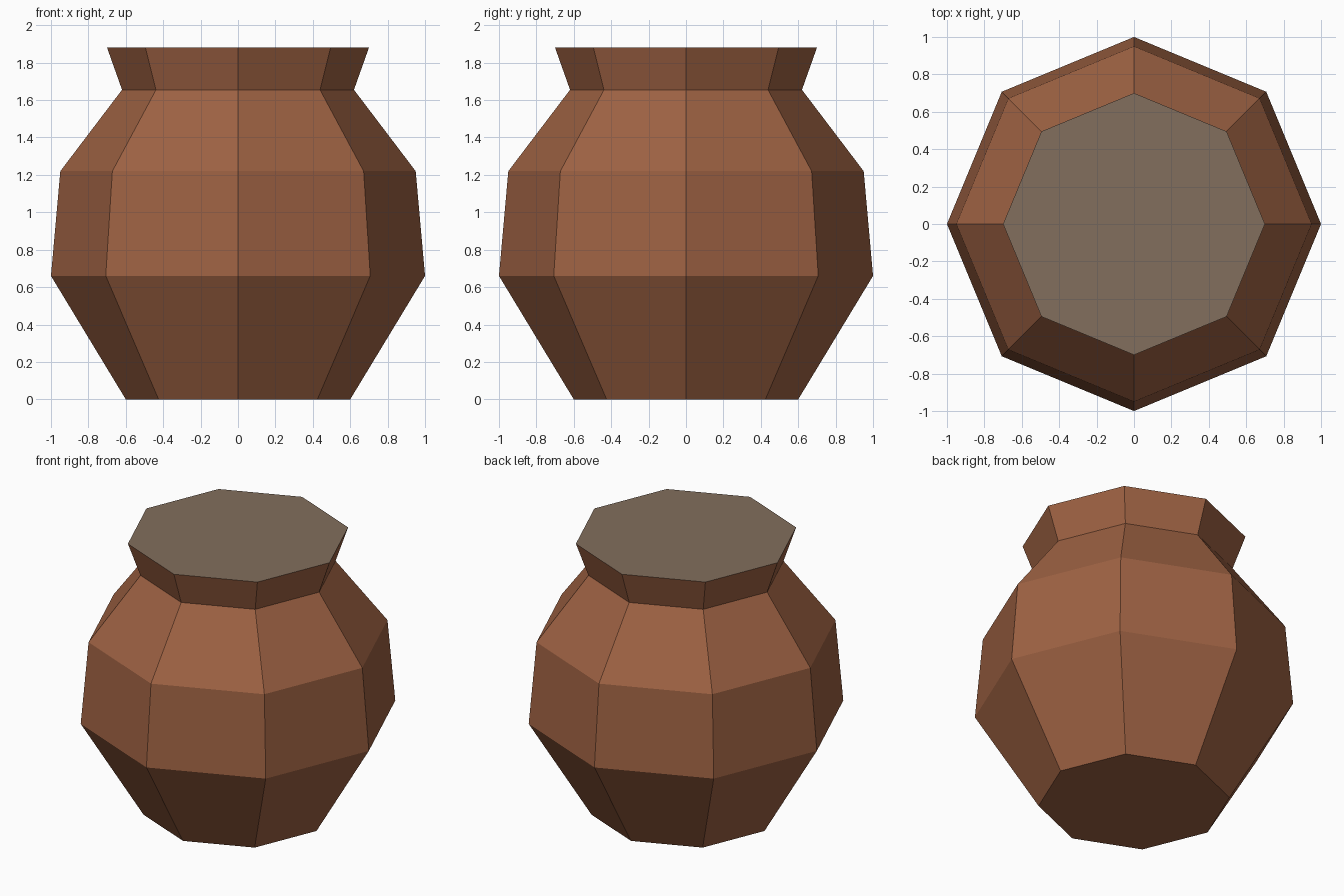
import bpy, bmesh
from math import cos, sin, tau

SIDES = 8
# Radius and height of each ring, from foot to rim
PROFILE = [(0.60, 0.0), (1.0, 0.66), (0.95, 1.22), (0.62, 1.655), (0.70, 1.88)]

cube = bpy.data.objects.get("Cube")
if cube:
    bpy.data.objects.remove(cube, do_unlink=True)


def make_material(name, rgb):
    mat = bpy.data.materials.new(name)
    mat.use_nodes = True
    colour = (*rgb, 1.0)
    mat.diffuse_color = colour
    mat.node_tree.nodes["Principled BSDF"].inputs["Base Color"].default_value = colour
    return mat


clay = make_material("brown_clay", (0.342, 0.122, 0.056))
filling = make_material("grey_brown_top", (0.223, 0.156, 0.109))

bm = bmesh.new()
rings = [[bm.verts.new((r * cos(tau * i / SIDES), r * sin(tau * i / SIDES), z))
          for i in range(SIDES)] for r, z in PROFILE]

# Faceted pot wall
for low, high in zip(rings, rings[1:]):
    for i in range(SIDES):
        j = (i + 1) % SIDES
        bm.faces.new((low[i], low[j], high[j], high[i]))

# Closed foot and flush top surface
bm.faces.new(rings[0][::-1])
bm.faces.new(rings[-1]).material_index = 1

mesh = bpy.data.meshes.new("pot")
bm.to_mesh(mesh)
bm.free()
mesh.materials.append(clay)
mesh.materials.append(filling)
bpy.context.collection.objects.link(bpy.data.objects.new("pot", mesh))
